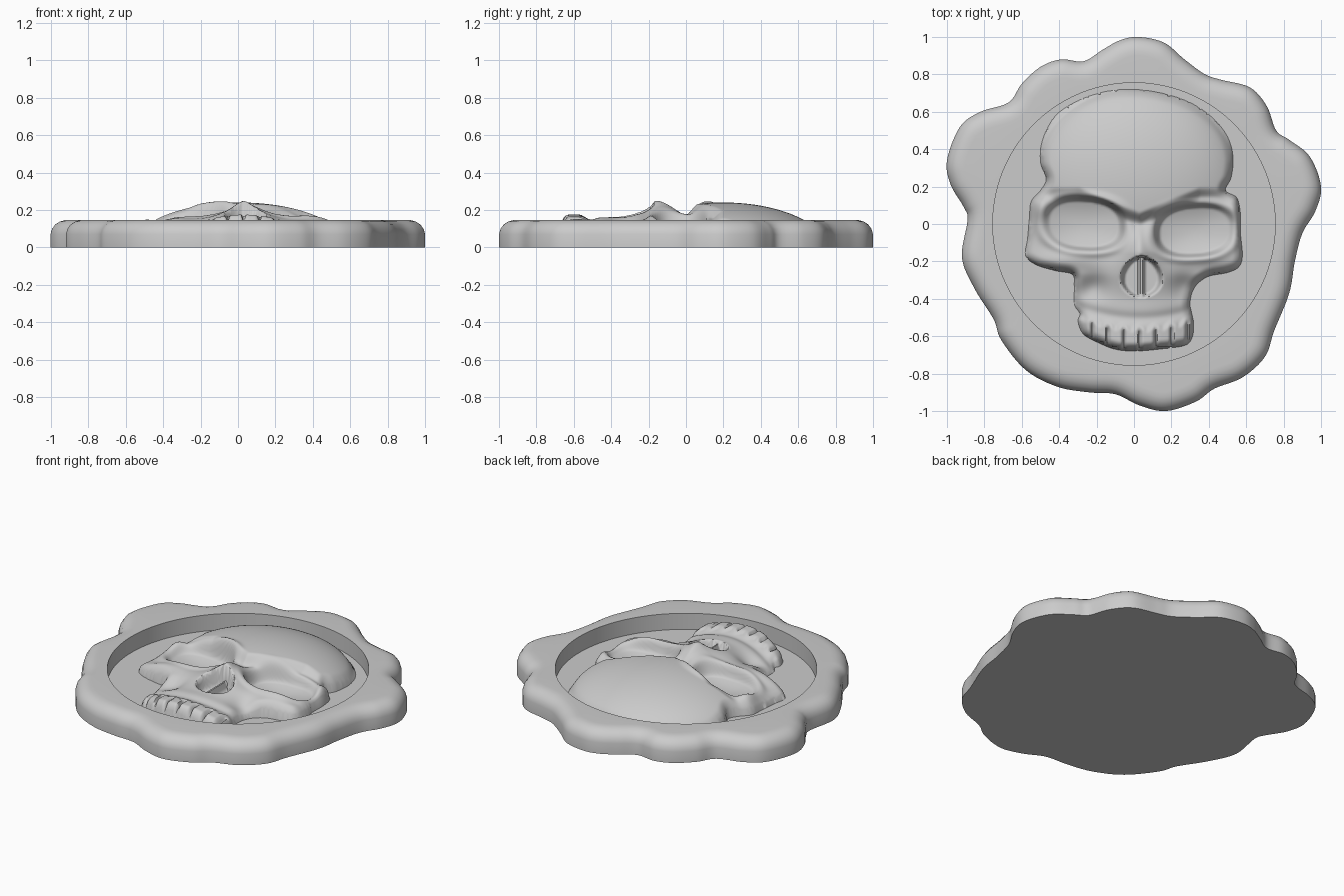
import bpy, bmesh, math
from mathutils import Vector, kdtree

cube = bpy.data.objects.get("Cube")
if cube:
    bpy.data.objects.remove(cube, do_unlink=True)

FLOOR, TOP, RECESS, STEP, MID = 0.045, 0.147, 0.755, 0.009, 0.03

# Single wax colour
wax = bpy.data.materials.new("grey_wax")
wax.use_nodes = True
wax.diffuse_color = (0.6, 0.6, 0.6, 1)
wax.node_tree.nodes["Principled BSDF"].inputs["Base Color"].default_value = wax.diffuse_color

# Clockwise outlines, in hundredths of a unit
SEAL = [(2, 100), (16, 97), (27, 88), (38, 80), (47, 77), (62, 73), (71, 63), (76, 50),
        (83, 45), (94, 36), (100, 20), (97, 7), (90, -5), (86, -20), (83, -37), (75, -57),
        (70, -71), (58, -82), (43, -88), (33, -95), (17, -100), (3, -97), (-10, -91),
        (-24, -90), (-41, -87), (-58, -78), (-71, -62), (-75, -51), (-85, -35), (-92, -18),
        (-89, 2), (-91, 9), (-98, 21), (-100, 34), (-93, 52), (-82, 60), (-67, 65),
        (-60, 75), (-50, 84), (-39, 88), (-27, 87), (-17, 93), (-8, 98)]
SKULL = [(0, 72), (15, 70), (30, 65), (42, 57), (50, 47), (53, 36), (52, 25), (49, 18),
         (55, 14), (57, 5), (57, -5), (58, -17), (56, -23), (50, -26), (40, -28), (34, -32),
         (31, -37), (30, -43), (31, -48), (32, -54), (31, -61), (27, -65), (13, -67),
         (0, -68), (-10, -67), (-18, -64), (-27, -59), (-30, -52), (-29, -48), (-32, -43),
         (-32, -33), (-33, -27), (-42, -25), (-52, -22), (-58, -17), (-57, -8), (-56, 3),
         (-55, 12), (-50, 18), (-47, 24), (-50, 33), (-49, 45), (-42, 58), (-30, 66), (-15, 71)]


def spline(points, cuts):
    """Closed smooth curve through the points, as (position, outward normal)."""
    pts = [Vector(p) / 100 for p in points]
    n, out = len(pts), []
    for i in range(n):
        a, b, c, d = (pts[(i + k) % n] for k in (-1, 0, 1, 2))
        for j in range(cuts):
            t = j / cuts
            out.append(b + (c - a) * t / 2 + (a - b * 2.5 + c * 2 - d / 2) * t * t
                       + (b * 1.5 - a / 2 - c * 1.5 + d / 2) * t ** 3)
    tangents = [(out[(i + 1) % len(out)] - out[i - 1]).normalized() for i in range(len(out))]
    return [(p, Vector((-t.y, t.x))) for p, t in zip(out, tangents)]


def finish(name, bm, angle):
    bmesh.ops.recalc_face_normals(bm, faces=bm.faces)
    mesh = bpy.data.meshes.new(name)
    bm.to_mesh(mesh)
    bm.free()
    mesh.materials.append(wax)
    obj = bpy.data.objects.new(name, mesh)
    bpy.context.collection.objects.link(obj)
    bpy.ops.object.select_all(action="DESELECT")
    obj.select_set(True)
    bpy.context.view_layer.objects.active = obj
    bpy.ops.object.shade_smooth_by_angle(angle=math.radians(angle))
    return obj


def step(lo, hi, v):
    t = min(max((v - lo) / (hi - lo), 0), 1)
    return t * t * (3 - 2 * t)


def blob(x, y, cx, cy, rx, ry):
    return math.exp(-((x - cx) / rx) ** 2 - ((y - cy) / ry) ** 2)


def mix(a, b, t):
    return a + (b - a) * t


# Seal body: rounded lobed rim, round recess, flat floor and base
def build_seal():
    bm = bmesh.new()
    edge = spline(SEAL, 6)
    rings = []
    for inset, z in ((0, 0), (0, 0.07), (0.008, 0.098), (0.025, 0.122),
                     (0.05, 0.138), (0.075, 0.145), (0.1, TOP)):
        rings.append([bm.verts.new((*(p - nrm * inset), z)) for p, nrm in edge])
    for z in (TOP, FLOOR):
        rings.append([bm.verts.new((*(p.normalized() * RECESS), z)) for p, _ in edge])
    for low, high in zip(rings, rings[1:]):
        for i in range(len(edge)):
            bm.faces.new((low[i - 1], low[i], high[i], high[i - 1]))
    bm.faces.new(rings[0])
    bm.faces.new(rings[-1])
    return finish("wax_seal", bm, 35)


# Forehead dome
def cranium(x, y):
    r = ((x - 0.01) / 0.56) ** 2 + ((y - 0.2) / 0.53) ** 2
    return FLOOR + 0.197 * max(1 - r, 0.02) ** 0.6


# Cheeks, upper jaw and nose bridge
def face(x, y):
    u = x - MID
    jaw = step(-0.26, -0.4, y)
    z = 0.163 - mix(0.2, 0.75, jaw) * u * u
    for side in (-1, 1):
        z += 0.022 * blob(u, y, side * 0.4, -0.19, 0.13, 0.05)
        z += 0.03 * blob(u, y, side * 0.53, 0.1, 0.05, 0.07)
        z -= 0.035 * blob(u, y, side * 0.24, -0.33, 0.07, 0.07)
    rise = step(0.04, -0.16, y) if y > -0.16 else step(-0.42, -0.14, y)
    width = mix(0.055, 0.13, step(0, -0.3, y))
    return z + 0.088 * rise * math.exp(-(abs(u) / width) ** 1.6)


# Eye sockets with a slightly raised lip
def sockets(x, y, z):
    for side, cx, cy in ((-1, -0.265, 0.0), (1, 0.325, -0.035)):
        u, v = x - cx, y - cy
        v -= side * 0.06 * u
        q = (abs(u / 0.218) ** 2.4 + abs(v / 0.142) ** 2.4) ** (1 / 2.4)
        z += 0.014 * math.exp(-((q - 1.1) / 0.13) ** 2)
        bowl = 0.07 + 0.035 * min(q, 1) ** 2
        z = mix(z, min(z, bowl), step(1.03, 0.84, q))
    return z


# Pear-shaped nose opening with a thin septum
def nose_opening(x, y, z):
    t = (y + 0.39) / 0.22
    if not 0 < t < 1:
        return z
    u = abs(x - MID - 0.01)
    half = 0.25 * t ** 0.5 * (1 - t) ** 0.6
    depth = step(0, 0.03, half - u)
    septum = 0.055 * step(0.022, 0.004, u)
    return mix(z, 0.095 + septum, depth)


# Row of upper teeth: raised crowns split by grooves
def teeth(x, y, z):
    u = x - MID
    gum = -0.55 + 0.6 * u * u
    phase = abs(math.cos(math.pi * u / 0.085))
    crown = step(gum + 0.025, gum - 0.015, y + 0.025 * (1 - phase))
    groove = step(0.45, 0.05, abs(math.sin(math.pi * u / 0.085)))
    z += 0.014 * crown - 0.012 * blob(0, y, 0, gum + 0.045, 1, 0.03)
    return z - 0.032 * groove * step(gum + 0.01, gum - 0.05, y)


def height(x, y, dist):
    brow = min(0.015 + 0.42 * abs(x - MID), 0.15)
    z = mix(face(x, y), cranium(x, y), step(brow - 0.03, brow + 0.05, y))
    z = sockets(x, y, z)
    z = nose_opening(x, y, z)
    z = teeth(x, y, z)
    t = min(dist / 0.05, 1)
    return FLOOR - 0.002 + (z - FLOOR) * math.sqrt(1 - (1 - t) ** 2)


# Skull relief: a fine sheet trimmed to the outline and raised by the part heights
def build_skull():
    edge = spline(SKULL, 10)
    tree = kdtree.KDTree(len(edge))
    for i, (p, _) in enumerate(edge):
        tree.insert(p.to_3d(), i)
    tree.balance()
    bm = bmesh.new()
    grid = {}
    for i in range(-68, 69):
        for j in range(-80, 84):
            p = Vector((i * STEP, j * STEP))
            _, k, dist = tree.find(p.to_3d())
            near, nrm = edge[k]
            if (p - near).dot(nrm) > 0:
                dist = -dist
            if dist < -0.75 * STEP:
                continue
            if dist < 0.75 * STEP:
                p, dist = near + (p - near) - nrm * (p - near).dot(nrm), 0
            grid[i, j] = bm.verts.new((p.x, p.y, height(p.x, p.y, dist)))
    for i, j in grid:
        quad = [grid.get(c) for c in ((i, j), (i + 1, j), (i + 1, j + 1), (i, j + 1))]
        if all(quad):
            bm.faces.new(quad)
    bmesh.ops.delete(bm, geom=[v for v in bm.verts if not v.link_faces], context="VERTS")
    bmesh.ops.recalc_face_normals(bm, faces=bm.faces)
    if sum(f.normal.z for f in bm.faces) < 0:
        bmesh.ops.reverse_faces(bm, faces=bm.faces)
    return finish("skull_relief", bm, 70)


build_seal()
build_skull()
